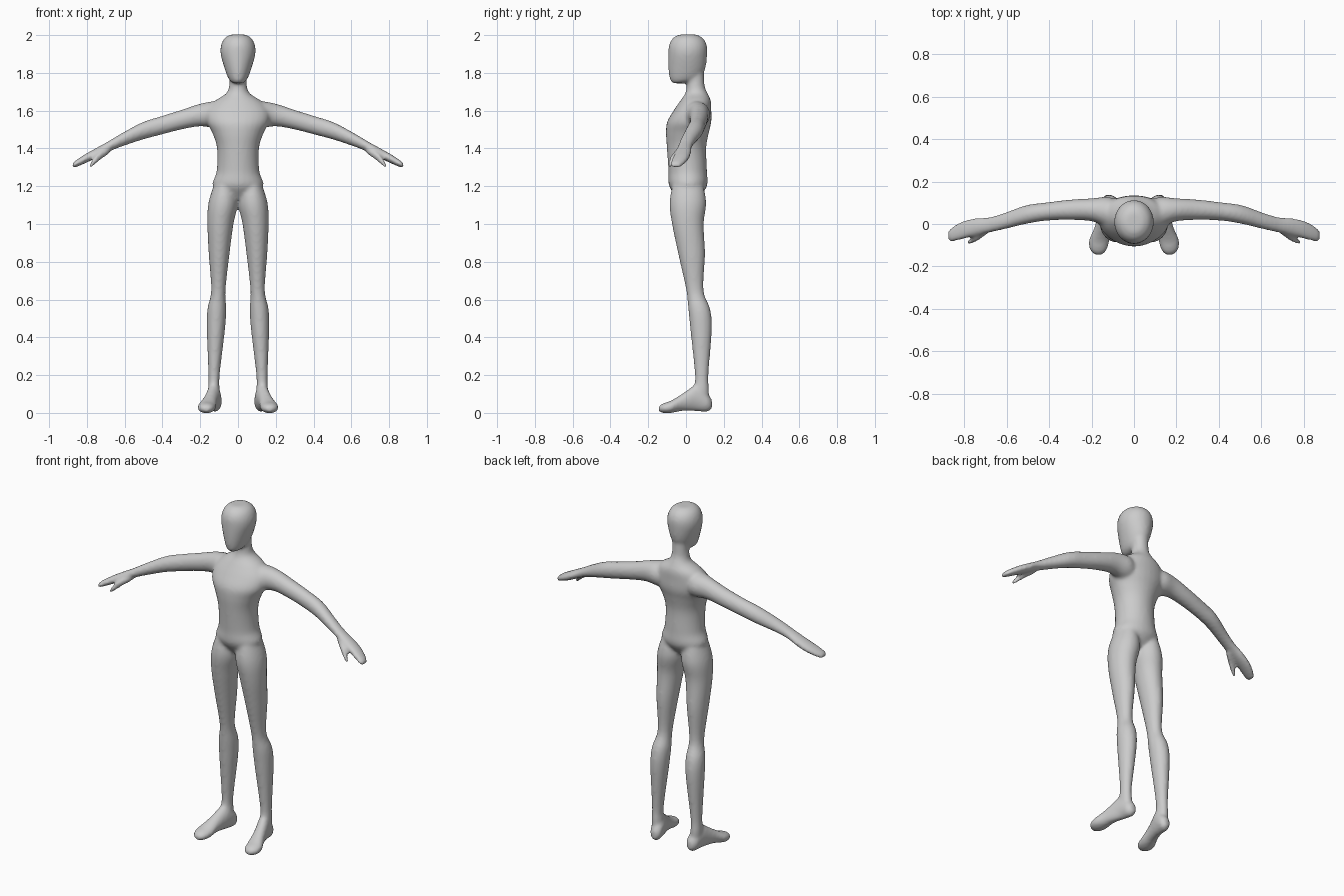
import bpy, bmesh, math
from mathutils import Vector

SIDES, STEPS = 28, 5


def catmull(a, b, c, d, t):
    return [0.5 * (2*q + (r - p)*t + (2*p - 5*q + 4*r - s)*t*t + (3*q - p - 3*r + s)*t**3)
            for p, q, r, s in zip(a, b, c, d)]


def loft(bm, rings, u, v, side=1):
    """Closed tube through rings (x, y, z, half size along u, half size along v)."""
    pts = [rings[0]] + rings + [rings[-1]]
    path = [catmull(*pts[i:i + 4], k / STEPS)
            for i in range(len(rings) - 1) for k in range(STEPS)] + [rings[-1]]
    loops = []
    for x, y, z, ru, rv in path:
        loop = []
        for k in range(SIDES):
            a = 2 * math.pi * k / SIDES
            p = Vector((x, y, z)) + u * ru * math.cos(a) + v * rv * math.sin(a)
            loop.append(bm.verts.new((p.x * side, p.y, p.z)))
        loops.append(loop)
    faces = [bm.faces.new(loops[0]), bm.faces.new(loops[-1][::-1])]
    for a, b in zip(loops, loops[1:]):
        for k in range(SIDES):
            j = (k + 1) % SIDES
            faces.append(bm.faces.new((a[k], b[k], b[j], a[j])))
    bmesh.ops.recalc_face_normals(bm, faces=faces)


X, Y, Z = Vector((1, 0, 0)), Vector((0, 1, 0)), Vector((0, 0, 1))

# Trunk from pelvis to neck, sections at constant height
torso = [(0, .010, 1.13, .06, .05), (0, .011, 1.20, .134, .100), (0, .009, 1.28, .113, .102),
         (0, .003, 1.40, .111, .104), (0, .007, 1.48, .135, .113), (0, .017, 1.54, .165, .117),
         (0, .034, 1.60, .165, .100), (0, .050, 1.65, .125, .082), (0, .055, 1.69, .064, .060),
         (0, .051, 1.73, .047, .048), (0, .050, 1.80, .045, .045)]

# Head from chin to crown
head = [(0, -.040, 1.745, .025, .030), (0, -.010, 1.765, .048, .075), (0, .004, 1.82, .070, .097),
        (0, .009, 1.90, .092, .103), (0, .010, 1.95, .089, .099), (0, .010, 1.985, .070, .078),
        (0, .010, 2.003, .040, .046)]

# Leg from hip to ankle
leg = [(.070, .010, 1.25, .040, .070), (.078, .010, 1.12, .077, .097), (.093, .010, 1.00, .069, .084),
       (.100, .030, .84, .055, .071), (.104, .047, .65, .038, .046), (.112, .070, .55, .050, .058),
       (.117, .080, .44, .048, .057), (.127, .083, .20, .030, .036), (.128, .080, .12, .031, .042),
       (.125, .080, .04, .030, .040)]

# Foot from heel to toe, sections at constant depth
foot = [(.118, .138, .045, .015, .022), (.120, .115, .055, .034, .048), (.128, .060, .080, .037, .072),
        (.140, .015, .068, .037, .058), (.152, -.030, .052, .040, .043), (.165, -.080, .032, .049, .033),
        (.168, -.120, .025, .041, .026), (.167, -.144, .022, .022, .014)]

# Arm and flat hand, sections at constant x
arm = [(.05, .045, 1.57, .055, .060), (.12, .055, 1.578, .072, .071), (.20, .067, 1.577, .054, .060),
       (.30, .067, 1.552, .048, .052), (.41, .059, 1.521, .043, .049), (.51, .044, 1.491, .044, .046),
       (.62, .011, 1.443, .038, .035), (.69, -.006, 1.408, .037, .028), (.75, -.015, 1.376, .042, .027),
       (.81, -.030, 1.345, .043, .024), (.86, -.050, 1.318, .034, .018), (.877, -.055, 1.309, .022, .010)]

# Thumb
thumb = [(.68, -.020, 1.392, .018, .018), (.735, -.060, 1.357, .018, .023),
         (.765, -.078, 1.327, .015, .021), (.787, -.090, 1.304, .009, .010)]

bm = bmesh.new()
loft(bm, torso, X, Y)
loft(bm, head, X, Y)
for s in (1, -1):
    loft(bm, leg, X, Y, s)
    loft(bm, foot, X, Z, s)
    loft(bm, arm, Y, Z, s)
    loft(bm, thumb, Y, Z, s)

mesh = bpy.data.meshes.new("body")
bm.to_mesh(mesh)
bm.free()
body = bpy.data.objects.new("body", mesh)
bpy.context.collection.objects.link(body)

skin = bpy.data.materials.new("plain grey")
skin.diffuse_color = (.6, .6, .6, 1)
mesh.materials.append(skin)

# Fuse all parts into one skin and soften the joints
remesh = body.modifiers.new("fuse", 'REMESH')
remesh.mode = 'VOXEL'
remesh.voxel_size = .009
remesh.use_smooth_shade = True
smooth = body.modifiers.new("soften", 'SMOOTH')
smooth.factor = .5
smooth.iterations = 8
